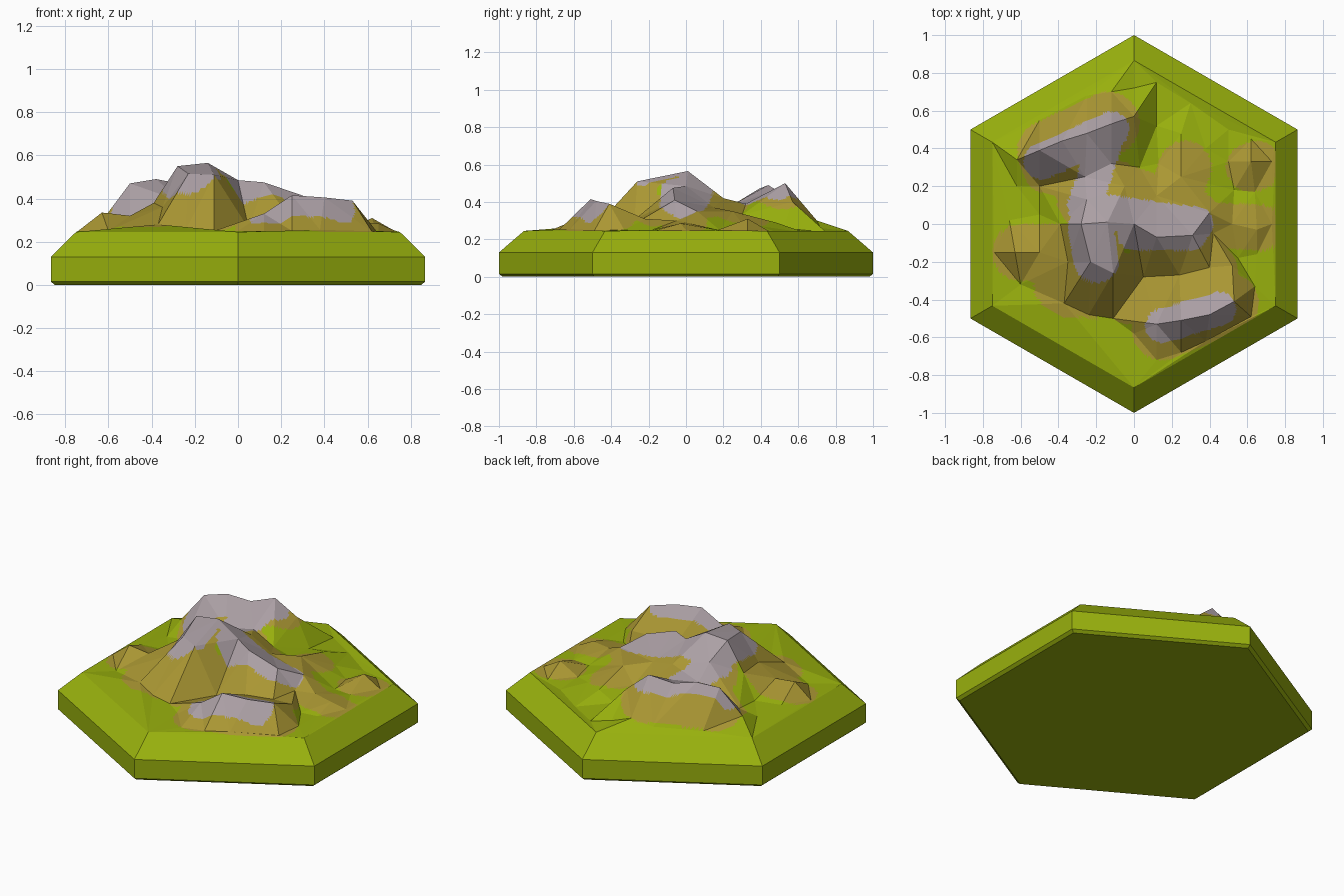
import bpy, bmesh, math
from mathutils import Vector
from mathutils.geometry import delaunay_2d_cdt

if "Cube" in bpy.data.objects:
    bpy.data.objects.remove(bpy.data.objects["Cube"])


def material(name, col):
    m = bpy.data.materials.new(name)
    m.diffuse_color = (*col, 1)
    m.use_nodes = True
    m.node_tree.nodes["Principled BSDF"].inputs["Base Color"].default_value = m.diffuse_color
    return m


GRASS = material("grass_green", (0.315, 0.435, 0.004))
EARTH = material("earth_ochre", (0.405, 0.31, 0.033))
ROCK = material("rock_grey", (0.41, 0.35, 0.375))


def make_object(name, bm, mats):
    me = bpy.data.meshes.new(name)
    bm.to_mesh(me)
    bm.free()
    ob = bpy.data.objects.new(name, me)
    bpy.context.collection.objects.link(ob)
    for m in mats:
        me.materials.append(m)
    return ob


def hexagon(r, z):
    return [Vector((r * math.sin(i * math.pi / 3), r * math.cos(i * math.pi / 3), z))
            for i in range(6)]


# Hexagonal tile base: chamfered foot, upright wall, wide sloping rim
TOP_R, TOP_Z = 0.866, 0.245
bm = bmesh.new()
rings = [[bm.verts.new(p) for p in hexagon(r, z)]
         for r, z in ((0.98, 0), (1, 0.015), (1, 0.13), (TOP_R, TOP_Z))]
bm.faces.new(rings[0])
for a, b in zip(rings, rings[1:]):
    for i in range(6):
        j = (i + 1) % 6
        bm.faces.new((a[i], a[j], b[j], b[i]))
bmesh.ops.recalc_face_normals(bm, faces=bm.faces)
for f in bm.faces:
    if f.normal.z < -0.9:
        f.normal_flip() if f.normal.z > 0 else None
make_object("tile_base", bm, [GRASS])

# Ridge crests (kept as sharp creases)
ridges = [
    # back left ridge
    [(-.62, .34, .31), (-.5, .39, .47), (-.38, .44, .49), (-.25, .48, .465),
     (-.12, .53, .50), (0, .57, .40)],
    # main summit running right
    [(-.39, 0, .38), (-.28, 0, .55), (-.14, .01, .565), (0, 0, .485),
     (.12, -.07, .475), (.31, -.06, .41), (.4, .06, .35)],
    # front shoulder of the summit
    [(-.23, -.2, .515), (-.11, -.26, .51)],
    # front right ridge
    [(.12, -.53, .33), (.25, -.51, .415), (.4, -.48, .405), (.53, -.41, .39)],
    # left mound, right mounds, back right spur
    [(-.63, -.15, .335), (-.5, -.15, .32)],
    [(.52, 0, .29), (.65, -.03, .285)],
    [(.62, .33, .31)],
    [(.25, .25, .35), (.25, .48, .29)],
]
# Slopes and valley floors around each ridge
feet = [
    # around the back ridge
    [(-.62, .2, .255), (-.5, .2, .27), (-.26, .25, .385), (-.12, .32, .39),
     (.03, .3, .33), (.12, .52, .26), (0, .72, .26), (-.12, .7, .30),
     (-.25, .68, .275), (-.5, .55, .265)],
    # around the summit
    [(-.25, .13, .46), (-.05, .2, .42), (.12, .15, .37), (-.35, -.2, .36),
     (-.37, -.42, .28), (-.24, -.48, .26), (-.11, -.5, .25), (0, -.58, .25),
     (.05, -.28, .26), (.24, -.27, .31), (.4, -.23, .31), (.42, -.05, .30)],
    # around the front ridge
    [(.52, -.22, .31), (.55, -.18, .25), (.64, -.33, .25), (.62, -.49, .247),
     (.38, -.62, .255), (.25, -.68, .25), (.12, -.72, .25)],
    # around the small mounds
    [(-.74, -.15, .25), (-.6, -.32, .25), (-.66, .02, .265), (-.5, .05, .26),
     (.5, .33, .245), (.53, .18, .25), (.64, .17, .25), (.73, .33, .247),
     (.65, -.16, .247), (.73, 0, .25), (.62, .45, .24)],
    # sunken grass at the back right
    [(.38, .4, .27), (.13, .32, .29), (.5, .5, .232), (.3, .64, .235), (.12, .75, .238)],
]

points = hexagon(TOP_R, TOP_Z)
edges = []
for line in ridges:
    start = len(points)
    points += [Vector(p) for p in line]
    edges += [(k, k + 1) for k in range(start, len(points) - 1)]
for group in feet:
    points += [Vector(p) for p in group]

# Painted patches as strokes: x1, y1, x2, y2, radius
rock = [(-.49, .33, -.12, .5, .095), (-.14, .47, -.26, .1, .09), (-.26, .08, .33, .0, .09),
        (0, -.05, .3, -.05, .09), (-.23, -.02, -.2, -.19, .12), (.15, -.54, .45, -.45, .09)]
earth = [(-.45, .38, -.14, .53, .17), (-.6, -.15, -.2, -.15, .15), (-.35, -.31, -.12, -.32, .18),
         (-.2, .15, .25, 0, .21), (.2, .1, .27, .3, .14), (.35, 0, .67, -.02, .12),
         (.62, .3, .65, .31, .13), (.15, -.56, .5, -.42, .16), (.1, -.24, .4, -.25, .15),
         (-.45, .3, -.1, .2, .14), (-.03, -.4, .2, -.4, .13)]


def inside(p, strokes):
    for x1, y1, x2, y2, r in strokes:
        a, d = Vector((x1, y1)), Vector((x2 - x1, y2 - y1))
        t = max(0, min(1, (p - a).dot(d) / d.length_squared))
        if (p - a - d * t).length < r:
            return True
    return False


# Terrain: faceted triangles, finely cut so the patches have round outlines
verts, _, faces, origin, _, _ = delaunay_2d_cdt(
    [p.to_2d() for p in points], edges, [], 0, 1e-5)
bm = bmesh.new()
bv = [bm.verts.new((v.x, v.y, points[o[0]].z if o else TOP_Z))
      for v, o in zip(verts, origin)]
for f in faces:
    bm.faces.new([bv[i] for i in f])
bmesh.ops.subdivide_edges(bm, edges=bm.edges[:], cuts=11, use_grid_fill=True)
bm.normal_update()
for f in bm.faces:
    if f.normal.z < 0:
        f.normal_flip()
    c = f.calc_center_median().to_2d()
    f.material_index = 2 if inside(c, rock) else 1 if inside(c, earth) else 0
make_object("mountain_terrain", bm, [GRASS, EARTH, ROCK])
